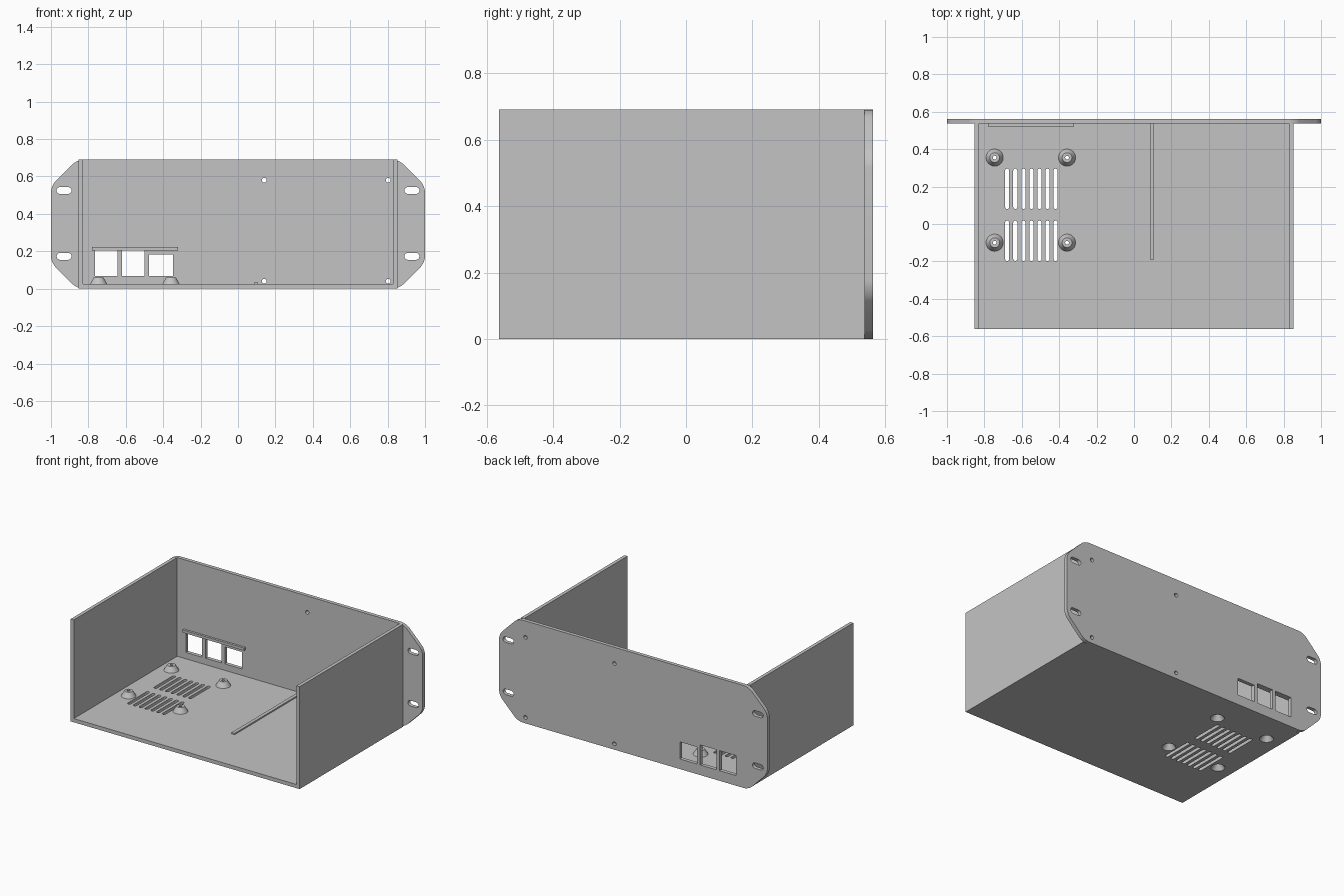
import bpy, bmesh, math
from mathutils import Vector, Matrix

cube = bpy.data.objects.get("Cube")
if cube:
    bpy.data.objects.remove(cube)

grey = bpy.data.materials.new("plain grey")
grey.use_nodes = True
colour = (0.55, 0.55, 0.55, 1)
grey.diffuse_color = colour
grey.node_tree.nodes["Principled BSDF"].inputs["Base Color"].default_value = colour

W, WALL_IN, D, H, T = 0.853, 0.83, 0.5625, 0.69, 0.025
BACK = D - T


def make(name, bm):
    bmesh.ops.remove_doubles(bm, verts=bm.verts, dist=1e-5)
    bmesh.ops.recalc_face_normals(bm, faces=bm.faces)
    mesh = bpy.data.meshes.new(name)
    bm.to_mesh(mesh)
    bm.free()
    mesh.materials.append(grey)
    obj = bpy.data.objects.new(name, mesh)
    bpy.context.collection.objects.link(obj)
    return obj


def prism(bm, pts, lo, hi, axis, round_by=0):
    """Extrude an outline along z, or along y when axis is 'y'."""
    place = (lambda a, b: (a, b, lo)) if axis == 'z' else (lambda a, b: (a, lo, b))
    face = bm.faces.new([bm.verts.new(place(a, b)) for a, b in pts])
    if round_by:
        out = bmesh.ops.bevel(bm, geom=list(face.verts), offset=round_by, segments=6,
                              profile=0.5, affect='VERTICES')
        face = next(f for f in bm.faces if len(f.verts) > len(pts))
    step = Vector((0, 0, hi - lo)) if axis == 'z' else Vector((0, hi - lo, 0))
    ext = bmesh.ops.extrude_face_region(bm, geom=[face], use_keep_orig=True)
    verts = [g for g in ext["geom"] if isinstance(g, bmesh.types.BMVert)]
    bmesh.ops.translate(bm, verts=verts, vec=step)


def rect(x0, x1, y0, y1):
    return [(x0, y0), (x1, y0), (x1, y1), (x0, y1)]


def stadium(cx, cy, length, width, upright=False, n=8):
    """Outline of a slot with round ends; a circle when length equals width."""
    r, half, pts = width / 2, (length - width) / 2, []
    for side in (1, -1):
        for i in range(n + 1):
            a = math.pi * (i / n - 0.5)
            u, v = side * (half + r * math.cos(a)), side * r * math.sin(a)
            pts.append((cx - v, cy + u) if upright else (cx + u, cy + v))
    if half < 1e-6:
        pts = pts[:n] + pts[n + 1:-1]
    return pts


def box(name, x0, x1, y0, y1, z0, z1):
    bm = bmesh.new()
    prism(bm, rect(x0, x1, y0, y1), z0, z1, 'z')
    return make(name, bm)


def lathe(bm, profile, x, y, n=32):
    verts = [bm.verts.new((x + r, y, z)) for r, z in profile]
    edges = [bm.edges.new(p) for p in zip(verts, verts[1:])]
    bmesh.ops.spin(bm, geom=verts + edges, cent=(x, y, 0), axis=(0, 0, 1),
                   angle=math.tau, steps=n)


def boolean(target, tool, operation):
    tool.hide_render = True
    mod = target.modifiers.new(operation, 'BOOLEAN')
    mod.object, mod.operation, mod.solver = tool, operation, 'EXACT'
    bpy.context.view_layer.objects.active = target
    bpy.ops.object.modifier_apply(modifier=mod.name)
    bpy.data.objects.remove(tool)


def smooth(obj):
    bpy.ops.object.select_all(action='DESELECT')
    obj.select_set(True)
    bpy.context.view_layer.objects.active = obj
    bpy.ops.object.shade_smooth_by_angle(angle=math.radians(30))


# Side walls
box("right_wall", -W, -WALL_IN, -D, BACK, 0, H)
box("left_wall", WALL_IN, W, -D, BACK, 0, H)

# Floor with four conical standoffs
floor = box("floor", -WALL_IN, WALL_IN, -D, BACK, 0, T)
spots = [(x, y) for x in (-0.745, -0.358) for y in (-0.10, 0.355)]
cones, pockets = bmesh.new(), bmesh.new()
for x, y in spots:
    lathe(cones, [(0, 0.01), (0.046, 0.01), (0.046, T), (0.026, 0.06), (0, 0.06)], x, y)
    lathe(pockets, [(0, -0.01), (0.049, -0.01), (0.013, 0.045), (0.010, 0.045),
                    (0.010, 0.08), (0, 0.08)], x, y)
boolean(floor, make("standoff_cones", cones), 'UNION')
boolean(floor, make("screw_pockets", pockets), 'DIFFERENCE')

# Two rows of vent slots
vents = bmesh.new()
for row in (-0.09, 0.188):
    for i in range(7):
        prism(vents, stadium(-0.678 + i * 0.0432, row, 0.216, 0.022, True),
              -0.05, 0.1, 'z')
boolean(floor, make("vent_cutters", vents), 'DIFFERENCE')
smooth(floor)

# Low rib on the floor
box("floor_rib", 0.085, 0.108, -0.19, BACK, T, 0.034)

# Back panel with mounting ears
bm = bmesh.new()
outline = [(0.86, 0), (1, 0.14), (1, 0.55), (0.86, H)]
outline += [(-x, z) for x, z in reversed(outline)]
prism(bm, outline, BACK, D, 'y', round_by=0.035)
panel = make("back_panel", bm)

# Ear slots, screw holes and port windows
cuts = bmesh.new()
lo, hi = BACK - 0.1, D + 0.1
for x in (-0.93, 0.93):
    for z in (0.173, 0.525):
        prism(cuts, stadium(x, z, 0.08, 0.037), lo, hi, 'y')
for x in (0.14, 0.803):
    for z in (0.04, 0.58):
        prism(cuts, stadium(x, z, 0.026, 0.026), lo, hi, 'y')
for x0, x1, top in ((-0.765, -0.643, 0.203), (-0.62, -0.5, 0.203), (-0.475, -0.348, 0.183)):
    prism(cuts, rect(x0, x1, 0.068, top), lo, hi, 'y')
boolean(panel, make("panel_cutters", cuts), 'DIFFERENCE')
smooth(panel)

# Ledge above the port windows
box("port_ledge", -0.78, -0.32, BACK - 0.015, BACK, 0.204, 0.222)
